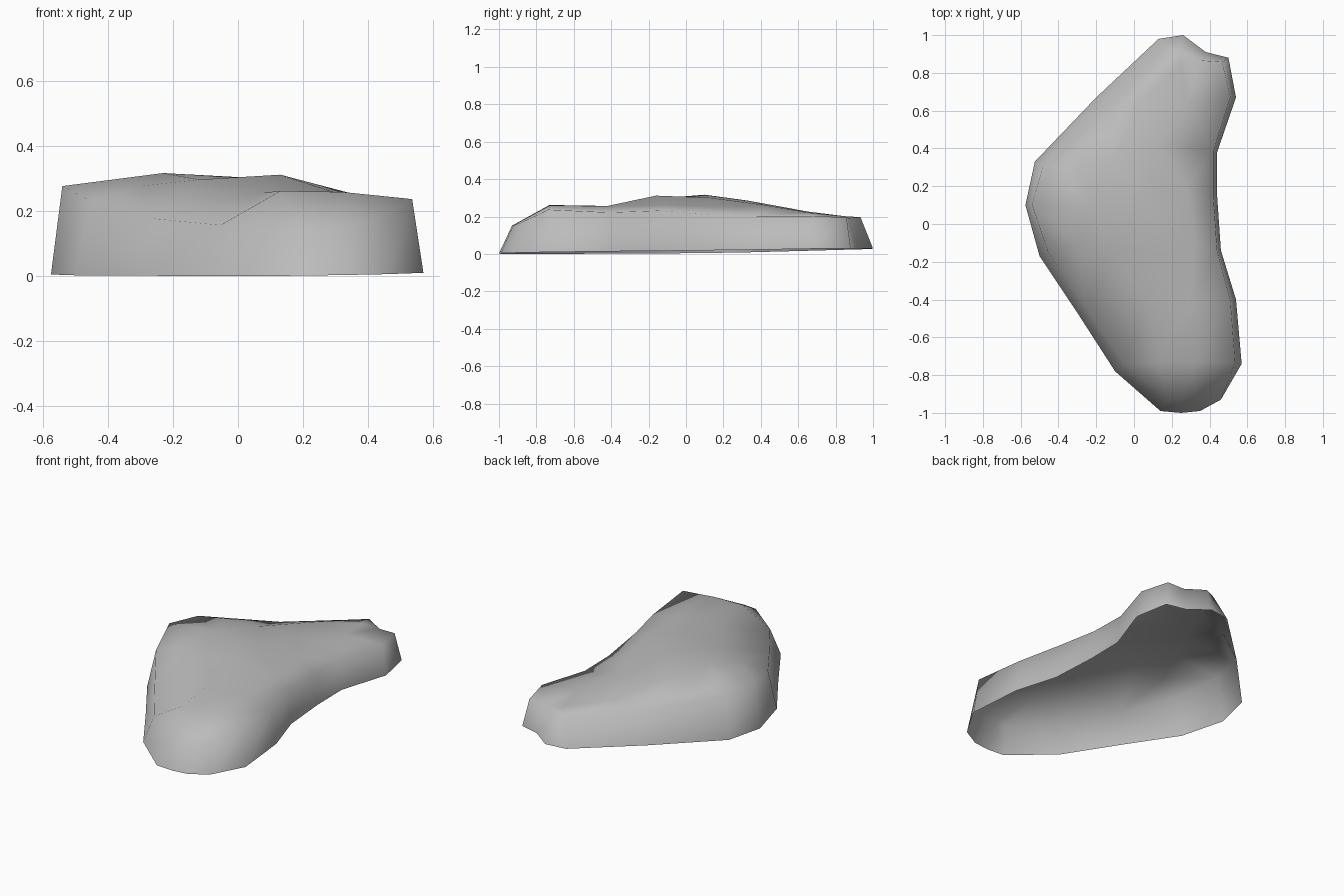
import bpy
import bmesh
from mathutils import Vector
from mathutils.geometry import delaunay_2d_cdt

default_cube = bpy.data.objects.get("Cube")
if default_cube:
    bpy.data.objects.remove(default_cube, do_unlink=True)

# Ground outline, counter-clockwise: x, y, inset of the upper rim, height of the rim
OUTLINE = [
    (.14, -.99, .07, .15), (.25, -1, .07, .155), (.35, -.99, .07, .155),
    (.46, -.93, .07, .17), (.57, -.74, .035, .24), (.54, -.4, .03, .225),
    (.46, -.14, .02, .235), (.44, .15, .02, .21), (.44, .38, .02, .205),
    (.54, .67, .03, .205), (.5, .88, .04, .2), (.38, .91, .05, .195),
    (.26, 1, .07, .2), (.13, .98, .08, .185), (-.2, .67, .08, .2),
    (-.525, .33, .05, .265), (-.575, .1, .035, .28), (-.5, -.17, .05, .235),
    (-.3, -.47, .05, .18), (-.1, -.78, .06, .16),
]

# Knolls and saddles across the top
CROWN = [
    (.13, -.73, .265), (.32, -.73, .262), (.08, -.42, .26), (.3, -.42, .26),
    (.13, -.16, .315), (.32, -.1, .265), (-.12, -.15, .3), (-.3, -.1, .28),
    (-.23, .1, .32), (.05, .12, .305), (.28, .2, .255), (-.3, .32, .29),
    (-.1, .35, .285), (.12, .42, .265), (.03, .65, .23), (.28, .65, .225),
    (.25, .85, .205),
]


def ground_height(x, y):
    """The open underside tilts slightly."""
    return max(0, .015 + .014 * x + .013 * y)


def make_material(name, color):
    mat = bpy.data.materials.new(name)
    mat.use_nodes = True
    mat.diffuse_color = color
    mat.node_tree.nodes["Principled BSDF"].inputs["Base Color"].default_value = color
    return mat


# Lower edge and inset upper rim
count = len(OUTLINE)
base, rim = [], []
for i, (x, y, inset, height) in enumerate(OUTLINE):
    before, after = OUTLINE[i - 1], OUTLINE[(i + 1) % count]
    along = Vector((after[0] - before[0], after[1] - before[1], 0)).normalized()
    inward = Vector((-along.y, along.x, 0))
    base.append(Vector((x, y, ground_height(x, y))))
    rim.append(Vector((x, y, height)) + inward * inset)

# Side walls
bm = bmesh.new()
low = [bm.verts.new(p) for p in base]
top = [bm.verts.new(p) for p in rim + [Vector(p) for p in CROWN]]
for i in range(count):
    j = (i + 1) % count
    bm.faces.new((low[i], low[j], top[j], top[i]))

# Top surface, triangulated inside the rim
edges = [(i, (i + 1) % count) for i in range(count)]
result = delaunay_2d_cdt([v.co.xy for v in top], edges, [list(range(count))], 1, 1e-5)
for face in result[2]:
    bm.faces.new([top[result[3][k][0]] for k in face])

# Rest on the ground and centre
floor = min(v.co.z for v in bm.verts)
bmesh.ops.translate(bm, verts=bm.verts, vec=(0, 0, -floor))
for f in bm.faces:
    f.smooth = True

mesh = bpy.data.meshes.new("rock_shell")
bm.to_mesh(mesh)
bm.free()
mesh.materials.append(make_material("stone_grey", (.5, .5, .5, 1)))
rock = bpy.data.objects.new("rock_shell", mesh)
bpy.context.collection.objects.link(rock)
